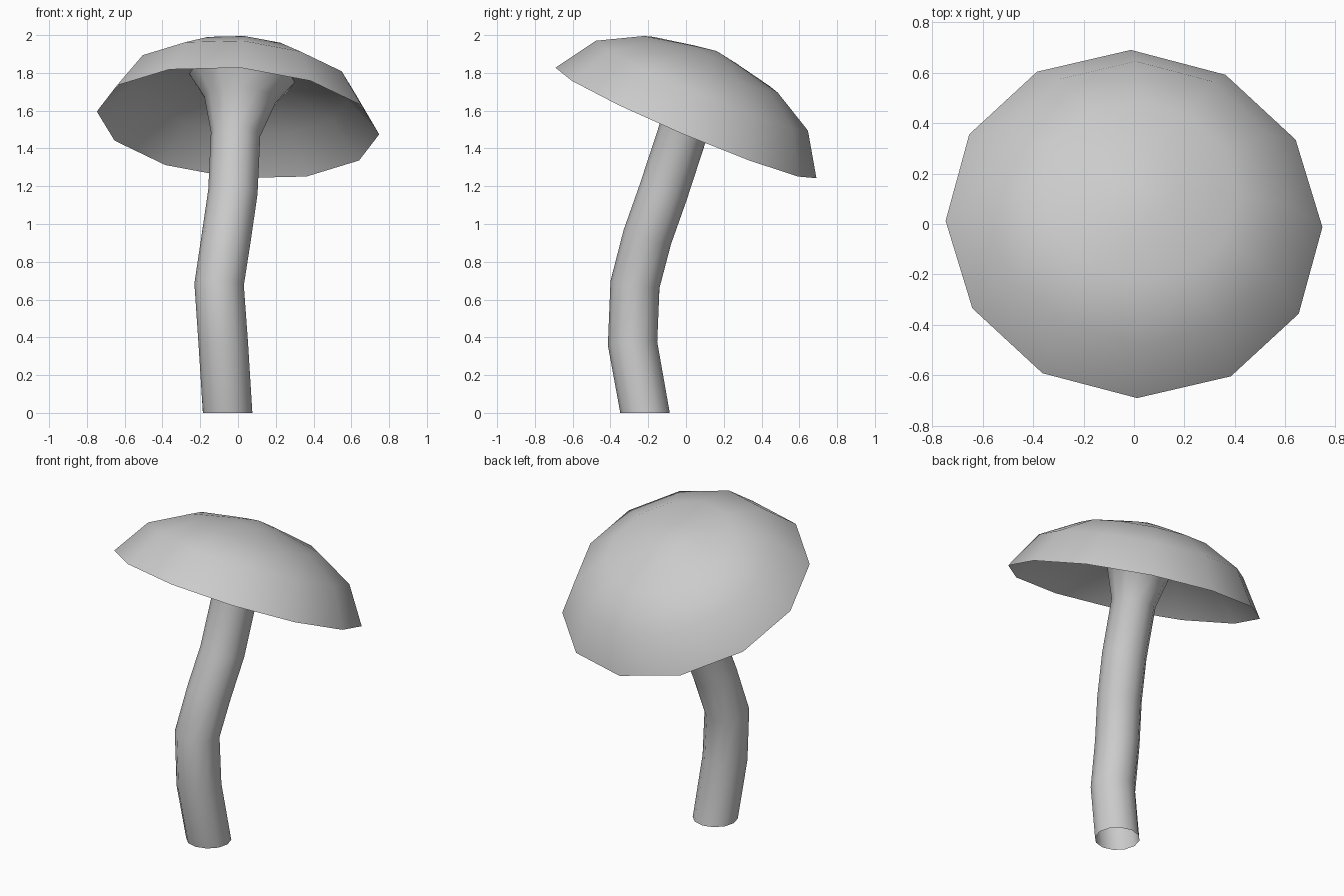
import bpy, bmesh, math
from mathutils import Vector

if "Cube" in bpy.data.objects:
    bpy.data.objects.remove(bpy.data.objects["Cube"])

SIDES = 12
UP = Vector((0, 0, 1))
CAP_CENTRE = Vector((0, 0, 1.535))
CAP_AXIS = Vector((0.088, 0.425, 1)).normalized()


def ring(bm, centre, axis, radius):
    """Ring of vertices around a centre, facing along an axis."""
    rot = UP.rotation_difference(axis)
    verts = []
    for i in range(SIDES):
        a = 2 * math.pi * i / SIDES
        offset = rot @ Vector((radius * math.cos(a), radius * math.sin(a), 0))
        verts.append(bm.verts.new(centre + offset))
    return verts


def bridge(bm, rings):
    for low, high in zip(rings, rings[1:]):
        for i in range(SIDES):
            j = (i + 1) % SIDES
            bm.faces.new((low[i], low[j], high[j], high[i]))


def finish(bm, name):
    mesh = bpy.data.meshes.new(name)
    bm.to_mesh(mesh)
    bm.free()
    obj = bpy.data.objects.new(name, mesh)
    bpy.context.collection.objects.link(obj)
    bpy.ops.object.select_all(action='DESELECT')
    obj.select_set(True)
    bpy.context.view_layer.objects.active = obj
    bpy.ops.object.shade_smooth_by_angle(angle=math.radians(60))


# Cap: hollow underside, sharp rim, tilted dome (radius, height along axis)
profile = [(0.28, 0.26), (0.57, 0.18), (0.75, 0), (0.61, 0.215),
           (0.385, 0.338), (0.14, 0.39)]
bm = bmesh.new()
rings = [ring(bm, CAP_CENTRE + CAP_AXIS * h, CAP_AXIS, r) for r, h in profile]
bridge(bm, rings)
apex = bm.verts.new(CAP_CENTRE + CAP_AXIS * 0.415)
for i in range(SIDES):
    bm.faces.new((rings[-1][i], rings[-1][(i + 1) % SIDES], apex))
finish(bm, "mushroom_cap")

# Stem: bent tube, open at the foot, flaring into the cap
path = [Vector(p) for p in [(-0.055, -0.217, 0), (-0.078, -0.283, 0.367),
                            (-0.10, -0.27, 0.68), (-0.062, -0.205, 0.93),
                            (-0.027, -0.12, 1.17), (-0.013, -0.02, 1.475)]]
bm = bmesh.new()
rings = []
for k, p in enumerate(path):
    if k == 0:
        axis = UP
    elif k == len(path) - 1:
        axis = CAP_AXIS
    else:
        axis = ((p - path[k - 1]).normalized()
                + (path[k + 1] - p).normalized()).normalized()
    rings.append(ring(bm, p, axis, 0.131))
for r, h in [(0.19, 0.135), (0.28, 0.26)]:
    rings.append(ring(bm, CAP_CENTRE + CAP_AXIS * h, CAP_AXIS, r))
bridge(bm, rings)
finish(bm, "mushroom_stem")
